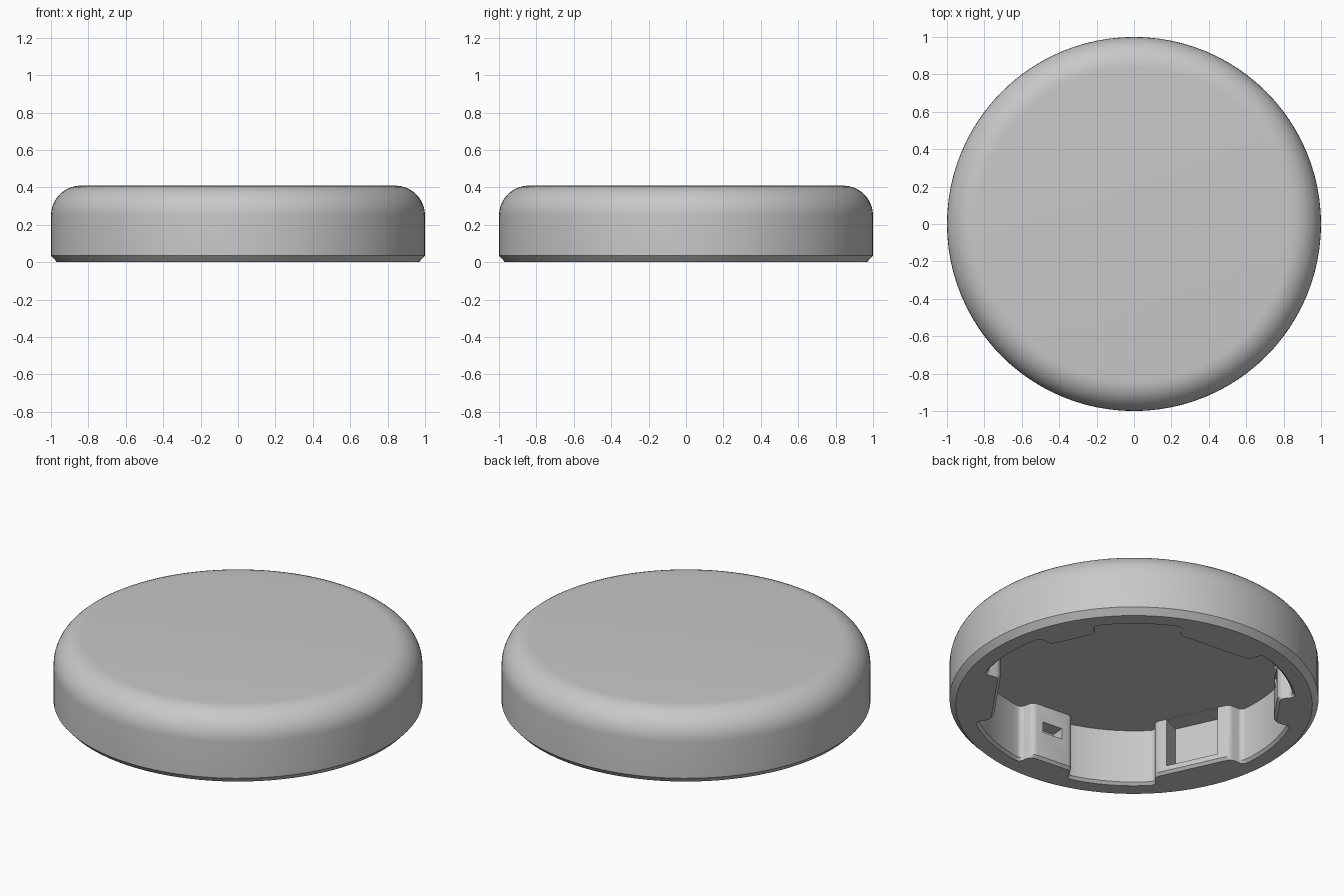
import bpy, bmesh
from math import sin, cos, pi, radians, tan
from mathutils import Matrix, Vector

cube = bpy.data.objects.get("Cube")
if cube:
    bpy.data.objects.remove(cube, do_unlink=True)

HEIGHT, CEILING, CAVITY_R = 0.41, 0.335, 0.865
WIDE_ANGLES = (85, 205, 325)      # lipped tabs with two posts
NARROW_ANGLES = (25, 145, 265)    # clip tabs with a window
WIDE_CHORD, WIDE_HALF = 0.745, 16.6
NARROW_CHORD, NARROW_HALF = 0.77, 9.5

grey = bpy.data.materials.new("light grey plastic")
grey.use_nodes = True
colour = (0.58, 0.58, 0.58, 1)
grey.diffuse_color = colour
grey.node_tree.nodes["Principled BSDF"].inputs["Base Color"].default_value = colour


def finish(bm, name):
    bmesh.ops.recalc_face_normals(bm, faces=bm.faces)
    mesh = bpy.data.meshes.new(name)
    bm.to_mesh(mesh)
    bm.free()
    mesh.materials.append(grey)
    obj = bpy.data.objects.new(name, mesh)
    bpy.context.collection.objects.link(obj)
    return obj


def loft(rings, name):
    """Closed solid through equal-length rings of points."""
    bm = bmesh.new()
    loops = [[bm.verts.new(p) for p in ring] for ring in rings]
    n = len(loops[0])
    for low, high in zip(loops, loops[1:]):
        for i in range(n):
            j = (i + 1) % n
            bm.faces.new((low[i], low[j], high[j], high[i]))
    bm.faces.new(loops[0][::-1])
    bm.faces.new(loops[-1])
    return finish(bm, name)


def polar(r, degrees, z=0):
    return Vector((r * cos(radians(degrees)), r * sin(radians(degrees)), z))


def cavity_outline():
    """Round opening stepped inward by flat tabs, with filleted corners."""
    tabs = [(a, WIDE_CHORD, WIDE_HALF) for a in WIDE_ANGLES]
    tabs += [(a, NARROW_CHORD, NARROW_HALF) for a in NARROW_ANGLES]
    tabs.sort()
    bm = bmesh.new()
    verts, corners = [], []
    for k, (angle, chord, half) in enumerate(tabs):
        for side in (-half, half):
            verts.append(bm.verts.new(polar(chord / cos(radians(half)), angle + side)))
            corners.append(verts[-1])
        following = tabs[(k + 1) % len(tabs)]
        start = angle + half + 0.8
        end = following[0] - following[2] - 0.8
        if end < start:
            end += 360
        steps = 8
        for i in range(steps + 1):
            verts.append(bm.verts.new(polar(CAVITY_R, start + (end - start) * i / steps)))
            if i in (0, steps):
                corners.append(verts[-1])
    bm.faces.new(verts)
    bmesh.ops.bevel(bm, geom=corners, offset=0.025, segments=4,
                    profile=0.5, affect='VERTICES')
    bm.faces.ensure_lookup_table()
    points = [v.co.copy() for v in bm.faces[0].verts]
    bm.free()
    return points


def box_cutter(angle, r0, r1, half_width, z0, z1):
    """Box reaching outward along a radial direction."""
    bm = bmesh.new()
    size = Matrix.Diagonal((r1 - r0, 2 * half_width, z1 - z0, 1))
    place = Matrix.Translation(((r0 + r1) / 2, 0, (z0 + z1) / 2))
    bmesh.ops.create_cube(bm, size=1,
                          matrix=Matrix.Rotation(radians(angle), 4, 'Z') @ place @ size)
    return finish(bm, "cutter")


def cut(obj, cutter):
    cutter.hide_render = True
    mod = obj.modifiers.new("cut", 'BOOLEAN')
    mod.operation, mod.solver, mod.object = 'DIFFERENCE', 'EXACT', cutter
    bpy.context.view_layer.objects.active = obj
    bpy.ops.object.modifier_apply(modifier=mod.name)
    bpy.data.objects.remove(cutter, do_unlink=True)


# Outer shell: chamfered foot, straight side, rounded shoulder, flat top
FILLET = 0.16
profile = [(0.967, 0), (1, 0.035)]
profile += [(1 - FILLET + FILLET * cos(t * pi / 20), HEIGHT - FILLET + FILLET * sin(t * pi / 20))
            for t in range(11)]
SEGMENTS = 96
cap = loft([[polar(r, 360 * i / SEGMENTS, z) for i in range(SEGMENTS)]
            for r, z in profile], "round_cap")

# Hollow underside, with a small chamfer round the opening
outline = cavity_outline()
cut(cap, loft([[p + p.normalized() * flare + Vector((0, 0, z)) for p in outline]
               for z, flare in ((-0.015, 0.03), (0.015, 0), (CEILING, 0))], "cutter"))

# Wide tabs: slot above a low lip leaves a post at each end
slot_half = WIDE_CHORD * tan(radians(WIDE_HALF)) - 0.07
for angle in WIDE_ANGLES:
    cut(cap, box_cutter(angle, 0.6, 0.86, slot_half, 0.045, CEILING - 0.001))

# Narrow tabs: small rectangular clip window
for angle in NARROW_ANGLES:
    cut(cap, box_cutter(angle, 0.7, 0.85, 0.062, 0.17, 0.235))

bpy.ops.object.select_all(action='DESELECT')
cap.select_set(True)
bpy.context.view_layer.objects.active = cap
bpy.ops.object.shade_smooth_by_angle(angle=radians(30))
